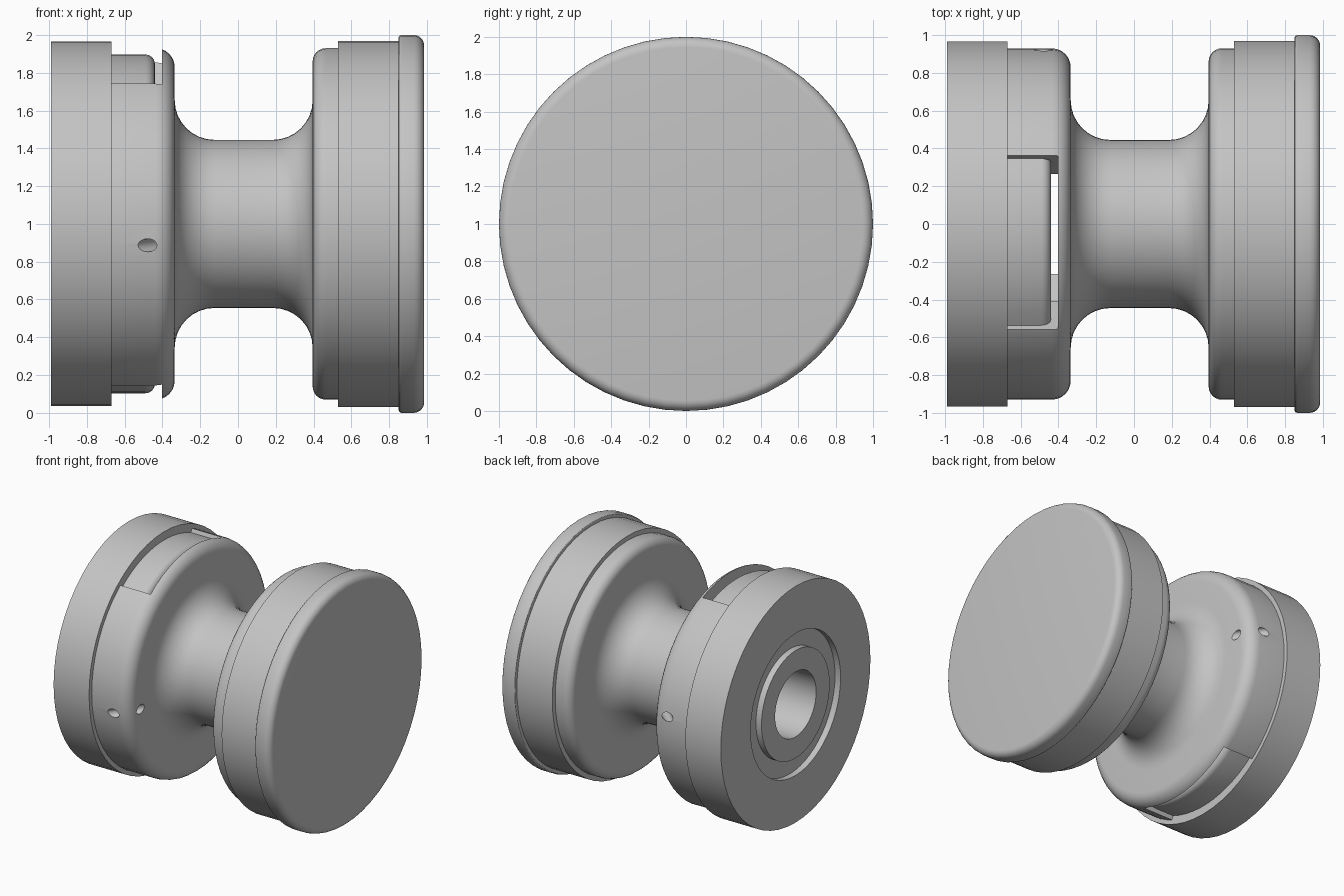
import bpy, bmesh
from math import sin, cos, radians
from mathutils import Vector

cube = bpy.data.objects.get("Cube")
if cube:
    bpy.data.objects.remove(cube, do_unlink=True)

grey = bpy.data.materials.new("plain grey")
grey.use_nodes = True
grey.diffuse_color = (0.55, 0.55, 0.55, 1)
grey.node_tree.nodes["Principled BSDF"].inputs["Base Color"].default_value = grey.diffuse_color


def arc(cx, cr, rad, start, end, steps=6):
    """Points (x, radius) along a rounded corner of a profile."""
    angles = [radians(start + (end - start) * i / steps) for i in range(steps + 1)]
    return [(cx + rad * cos(a), cr + rad * sin(a)) for a in angles]


def sweep(name, profile, start=0, end=360, steps=56):
    """Turn a closed (x, radius) profile about the long axis; angles run from the top to the back."""
    full = end - start == 360
    bm = bmesh.new()
    rows = []
    for i in range(steps if full else steps + 1):
        a = radians(start + (end - start) * i / steps)
        rows.append([bm.verts.new((x, r * sin(a), 1 + r * cos(a))) for x, r in profile])
    n = len(profile)
    for i in range(steps):
        p, q = rows[i], rows[(i + 1) % len(rows)]
        for j in range(n):
            k = (j + 1) % n
            bm.faces.new((p[j], p[k], q[k], q[j]))
    if not full:
        bm.faces.new(rows[0])
        bm.faces.new(rows[-1])
    bmesh.ops.remove_doubles(bm, verts=bm.verts, dist=0.0001)
    loose = [e for e in bm.edges if not e.link_faces]
    bmesh.ops.delete(bm, geom=loose, context="EDGES")
    bmesh.ops.recalc_face_normals(bm, faces=bm.faces)
    mesh = bpy.data.meshes.new(name)
    bm.to_mesh(mesh)
    bm.free()
    mesh.materials.append(grey)
    obj = bpy.data.objects.new(name, mesh)
    bpy.context.collection.objects.link(obj)
    return obj


def activate(obj):
    bpy.ops.object.select_all(action="DESELECT")
    obj.select_set(True)
    bpy.context.view_layer.objects.active = obj


def cut(obj, cutter):
    cutter.hide_render = True
    mod = obj.modifiers.new("cut", "BOOLEAN")
    mod.operation = "DIFFERENCE"
    mod.solver = "EXACT"
    mod.object = cutter
    activate(obj)
    bpy.ops.object.modifier_apply(modifier=mod.name)
    bpy.data.objects.remove(cutter, do_unlink=True)


# Spool: hollow housing, waist with wide fillets, and far flange
spool = sweep("spool",
              [(-0.40, 0), (-0.40, 0.68), (-0.68, 0.68), (-0.68, 0.93)]
              + arc(-0.435, 0.83, 0.10, 90, 0)
              + arc(-0.125, 0.655, 0.21, 180, 270, 8)
              + arc(0.185, 0.655, 0.21, 270, 360, 8)
              + arc(0.465, 0.86, 0.07, 180, 90)
              + [(0.56, 0.93), (0.56, 0)])

# Closed lid with a raised rounded rim
lid = sweep("lid",
            [(0.53, 0), (0.53, 0.968), (0.85, 0.968), (0.85, 0.985)]
            + arc(0.865, 0.985, 0.015, 180, 90, 3)
            + arc(0.93, 0.945, 0.055, 90, 0)
            + [(0.985, 0)])

# Locking cap with bore, ring groove and inner plug
cap = sweep("locking_cap",
            [(-0.99, 0.265), (-0.99, 0.44), (-0.94, 0.44), (-0.94, 0.58), (-0.99, 0.58),
             (-0.99, 0.965), (-0.67, 0.965), (-0.67, 0.66), (-0.44, 0.66), (-0.44, 0.265)])

parts = [spool, lid, cap]

# Two opposite slots in the housing, each holding a rounded locking tab
for turn, label in ((0, "upper"), (180, "lower")):
    mid = turn - 7
    cut(spool, sweep("slot_cutter", [(-0.8, 0.6), (-0.8, 1.1), (-0.402, 1.1), (-0.402, 0.6)],
                     mid - 30, mid + 30, 12))
    parts.append(sweep(label + "_tab",
                       [(-0.7, 0.6), (-0.7, 0.897)] + arc(-0.49, 0.847, 0.05, 90, 0) + [(-0.44, 0.6)],
                       mid - 29.7, mid + 29.7, 12))

# Slanted cord holes through the shoulder, front and back
for turn in (-97, 83):
    a = radians(turn)
    outward = Vector((0, sin(a), cos(a)))
    direction = Vector((1, 0, 0)) - outward
    centre = Vector((-0.4075, 0, 1)) + outward * 0.8575
    bpy.ops.mesh.primitive_cylinder_add(vertices=20, radius=0.035, depth=0.5, location=centre,
                                        rotation=direction.to_track_quat("Z", "Y").to_euler())
    hole = bpy.context.object
    hole.data.materials.append(grey)
    cut(spool, hole)

for part in parts:
    activate(part)
    bpy.ops.object.shade_smooth_by_angle(angle=radians(30))
